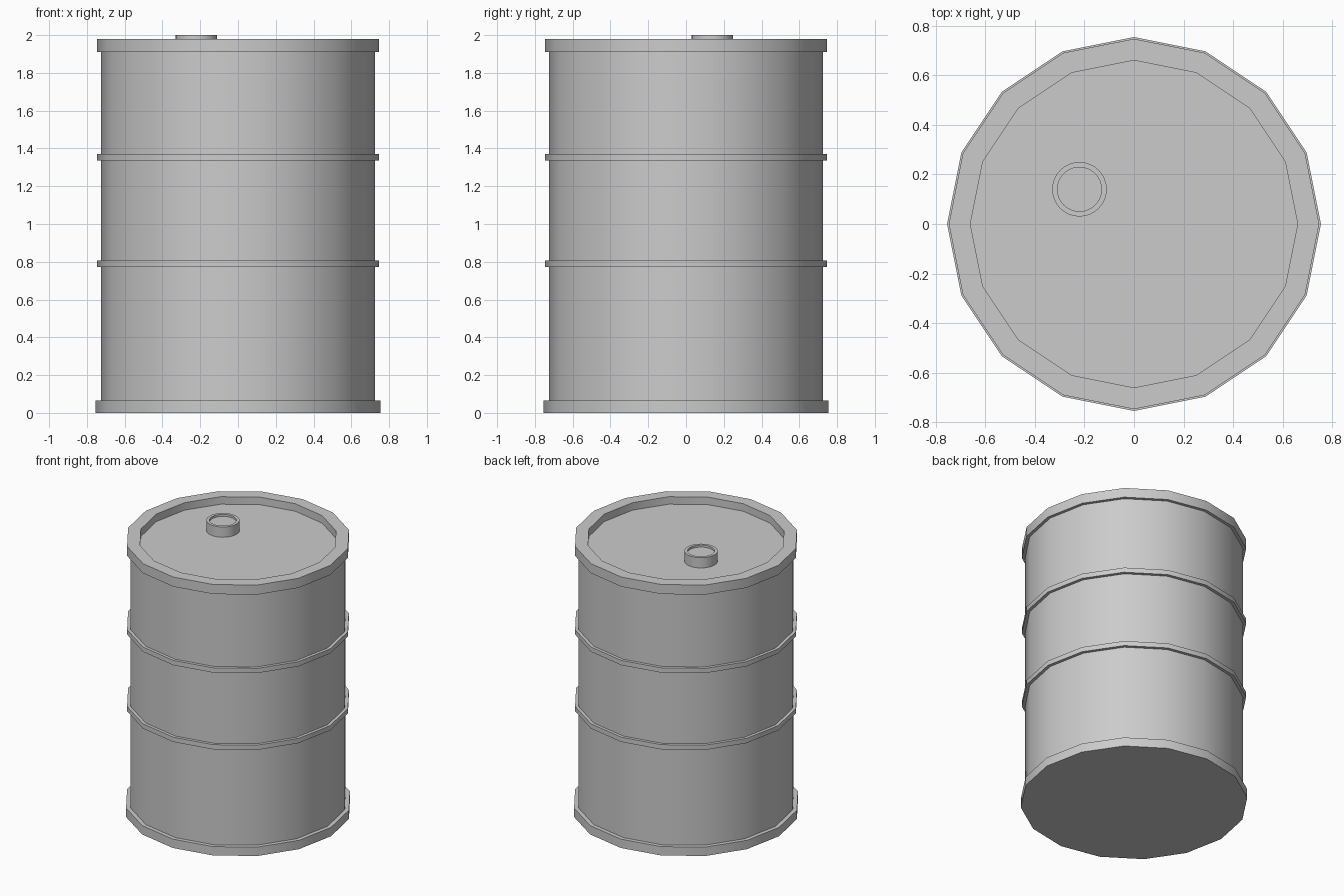
import bpy, bmesh, math

if "Cube" in bpy.data.objects:
    bpy.data.objects.remove(bpy.data.objects["Cube"])


def lathe(name, profile, sides, centre=(0, 0)):
    """Revolve an (r, z) profile about a vertical axis and cap both ends."""
    bm = bmesh.new()
    rings = []
    for r, z in profile:
        rings.append([bm.verts.new((r * math.cos(math.tau * i / sides),
                                    r * math.sin(math.tau * i / sides), z))
                      for i in range(sides)])
    for a, b in zip(rings, rings[1:]):
        for i in range(sides):
            j = (i + 1) % sides
            bm.faces.new((a[i], a[j], b[j], b[i]))
    bm.faces.new(rings[0][::-1])
    bm.faces.new(rings[-1])
    bmesh.ops.recalc_face_normals(bm, faces=bm.faces[:])
    mesh = bpy.data.meshes.new(name)
    bm.to_mesh(mesh)
    bm.free()
    obj = bpy.data.objects.new(name, mesh)
    obj.location = (*centre, 0)
    bpy.context.collection.objects.link(obj)
    bpy.ops.object.select_all(action='DESELECT')
    obj.select_set(True)
    bpy.context.view_layer.objects.active = obj
    bpy.ops.object.shade_smooth_by_angle(angle=math.radians(30))
    return obj


# Drum: foot band, wall with two hoops, top band and recessed lid
BODY, HOOP = 0.725, 0.747
profile = [(0.754, 0), (0.754, 0.065), (BODY, 0.065)]
for low, high in ((0.773, 0.808), (1.335, 1.37)):
    profile += [(BODY, low), (HOOP, low), (HOOP, high), (BODY, high)]
profile += [(BODY, 1.91), (HOOP, 1.91), (HOOP, 1.98), (0.66, 1.98), (0.66, 1.925)]
lathe("drum", profile, 16)

# Filler cap with a shallow dished top
lathe("filler_cap",
      [(0.11, 1.92), (0.11, 2.0), (0.089, 2.0), (0.089, 1.985)],
      32, (-0.22, 0.14))
